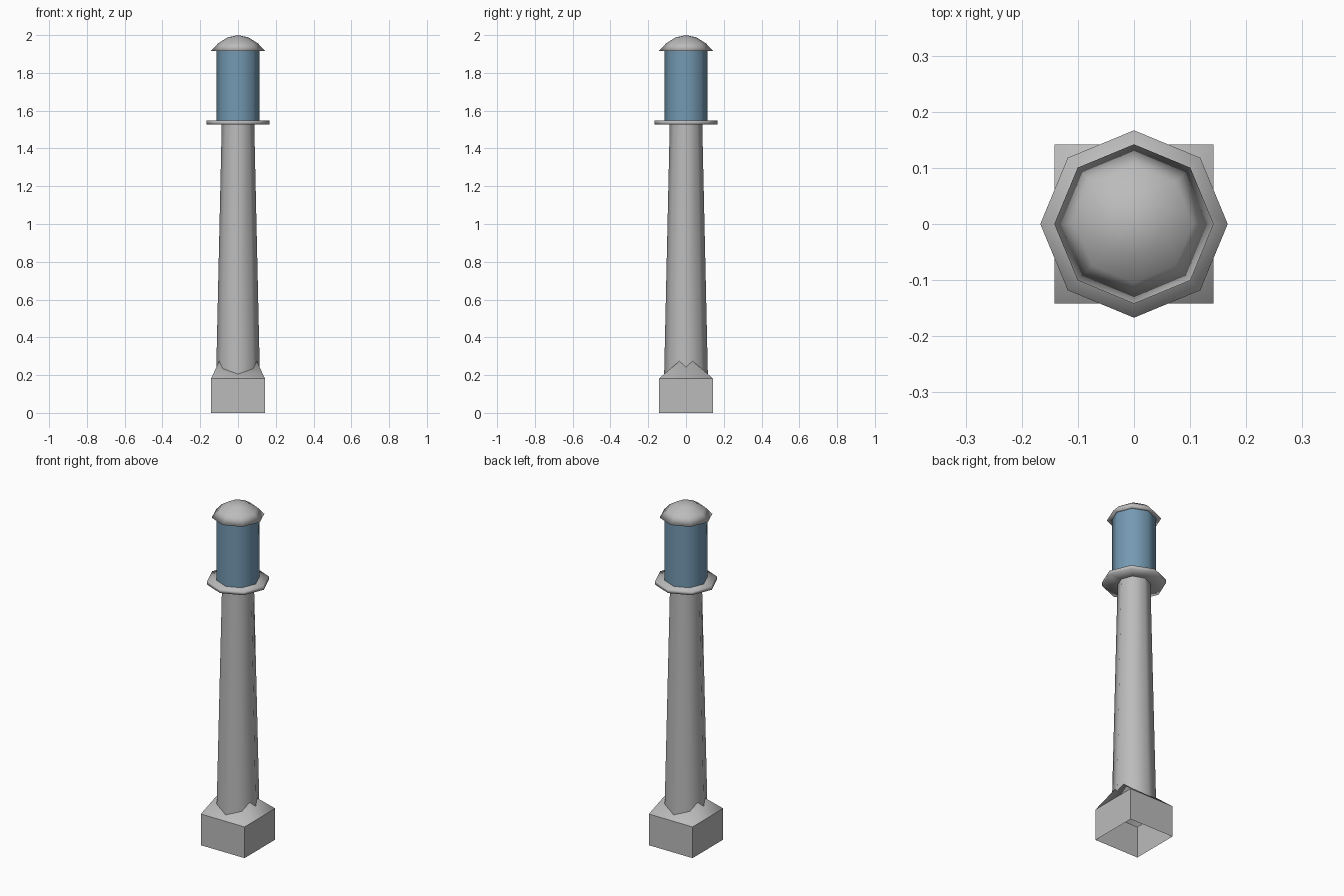
import bpy, bmesh, math

if "Cube" in bpy.data.objects:
    bpy.data.objects.remove(bpy.data.objects["Cube"])

SIDES = 8


def material(name, color):
    mat = bpy.data.materials.new(name)
    mat.diffuse_color = color
    mat.use_nodes = True
    mat.node_tree.nodes["Principled BSDF"].inputs["Base Color"].default_value = mat.diffuse_color
    return mat


STONE = material("stone", (0.5, 0.5, 0.5, 1))
GLASS = material("glass", (0.175, 0.32, 0.447, 1))


def finish(name, bm, mat):
    mesh = bpy.data.meshes.new(name)
    bm.to_mesh(mesh)
    bm.free()
    mesh.materials.append(mat)
    ob = bpy.data.objects.new(name, mesh)
    bpy.context.collection.objects.link(ob)
    return ob


def lathe(name, profile, mat=STONE):
    """Spin (radius, z) points, listed bottom to top, into a smooth octagonal
    surface with corners on the axes."""
    bm = bmesh.new()
    rings = []
    for r, z in profile:
        if r == 0:
            rings.append([bm.verts.new((0, 0, z))] * SIDES)
        else:
            rings.append([bm.verts.new((r * math.cos(a), r * math.sin(a), z))
                          for a in (2 * math.pi * i / SIDES for i in range(SIDES))])
    for low, high in zip(rings, rings[1:]):
        for i in range(SIDES):
            j = (i + 1) % SIDES
            face = bm.faces.new(dict.fromkeys((low[i], low[j], high[j], high[i])))
            face.smooth = True
    return finish(name, bm, mat)


# Square plinth, open underneath, with a smooth hipped top running into the shaft
bm = bmesh.new()
H = 0.142
corners = [(-H, -H), (H, -H), (H, H), (-H, H)]
low = [bm.verts.new((x, y, 0)) for x, y in corners]
top = [bm.verts.new((x, y, 0.183)) for x, y in corners]
left, right = (bm.verts.new((x, 0, 0.304)) for x in (-0.086, 0.086))
for i in range(4):
    j = (i + 1) % 4
    bm.faces.new((low[i], low[j], top[j], top[i]))
    bm.edges.get((top[i], top[j])).smooth = False
for slope in ((top[0], top[1], right, left), (top[1], top[2], right),
              (top[2], top[3], left, right), (top[3], top[0], left)):
    bm.faces.new(slope).smooth = True
finish("plinth", bm, STONE)

# Tapered column
lathe("shaft", [(0.116, 0.19), (0.086, 1.53)])

# Gallery ring under the lantern
lathe("gallery", [(0.08, 1.527), (0.167, 1.527), (0.167, 1.547), (0.08, 1.547)])

# Blue lantern glazing
lathe("lantern", [(0.115, 1.545), (0.115, 1.92)], GLASS)

# Domed cap with overhanging brim
lathe("cap", [(0.105, 1.918), (0.142, 1.917), (0.105, 1.957),
              (0.055, 1.988), (0, 2.0)])
